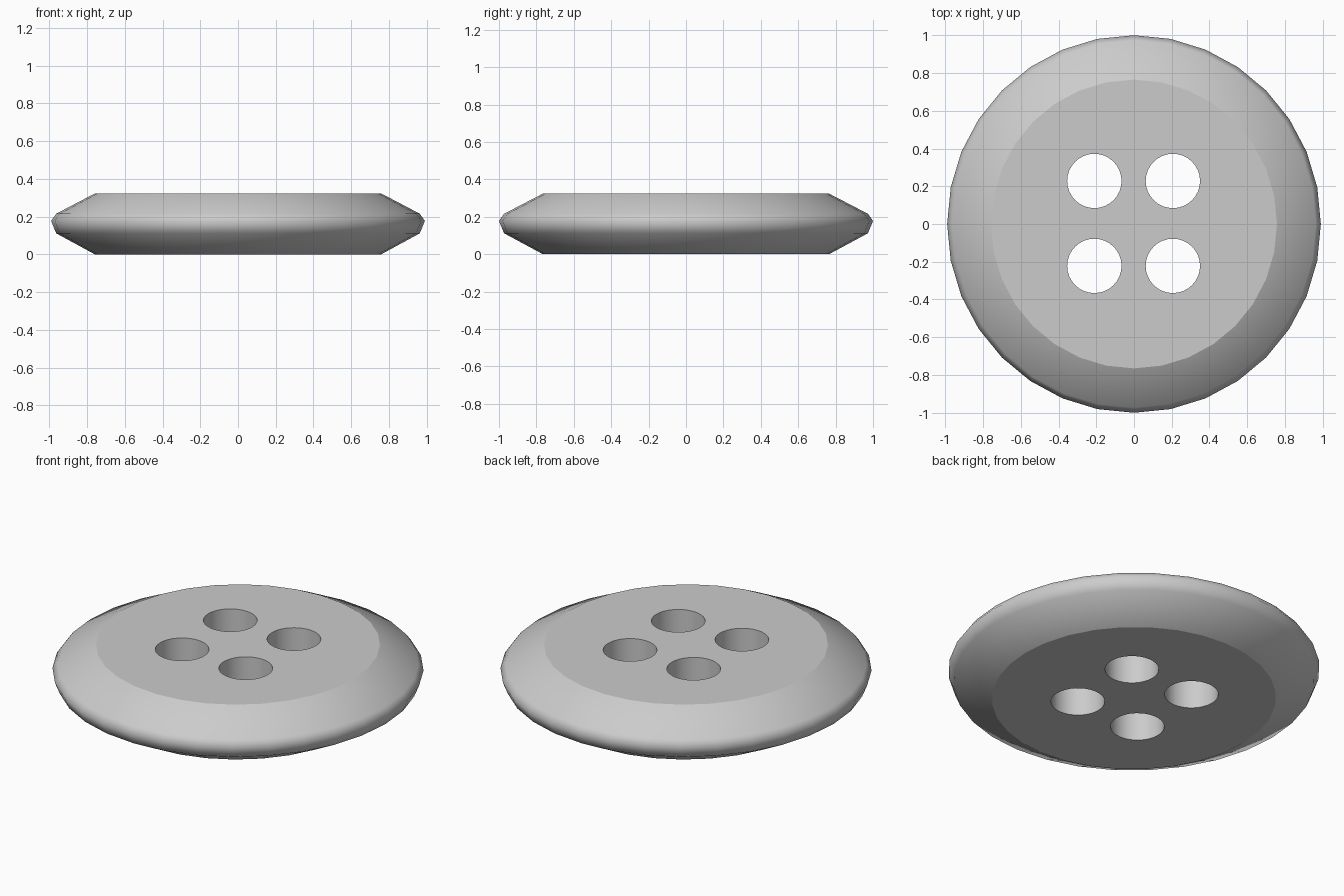
import bpy, bmesh
from math import sin, cos, tau

if "Cube" in bpy.data.objects:
    bpy.data.objects.remove(bpy.data.objects["Cube"])

SIDES = 32
RX, RY = 0.99, 1.0          # the button is very slightly oval
PROFILE = [(0.765, 0.0), (0.973, 0.112), (1.0, 0.178), (0.973, 0.216), (0.765, 0.324)]


def lathe(name, profile, sides, cx=0, cy=0, sx=1, sy=1):
    """Closed solid of revolution with flat end caps."""
    bm = bmesh.new()
    rings = [[bm.verts.new((cx + sx * r * cos(tau * i / sides),
                            cy + sy * r * sin(tau * i / sides), z))
              for i in range(sides)] for r, z in profile]
    for a, b in zip(rings, rings[1:]):
        for i in range(sides):
            j = (i + 1) % sides
            bm.faces.new((a[i], a[j], b[j], b[i]))
    bm.faces.new(rings[0][::-1])
    bm.faces.new(rings[-1])
    mesh = bpy.data.meshes.new(name)
    bm.to_mesh(mesh)
    bm.free()
    obj = bpy.data.objects.new(name, mesh)
    bpy.context.collection.objects.link(obj)
    return obj


# Bevelled disc
button = lathe("button", PROFILE, SIDES, sx=RX, sy=RY)
bpy.context.view_layer.objects.active = button

# Four thread holes
for x in (-0.208, 0.208):
    for y in (-0.225, 0.225):
        cutter = lathe("hole_cutter", [(0.144, -0.2), (0.144, 0.6)], 32, x - 0.002, y + 0.003)
        cutter.hide_render = True
        mod = button.modifiers.new("hole", 'BOOLEAN')
        mod.operation = 'DIFFERENCE'
        mod.solver = 'EXACT'
        mod.object = cutter
        bpy.ops.object.modifier_apply(modifier=mod.name)
        bpy.data.objects.remove(cutter)

# Smooth rim and hole walls, crisp edges around the flat faces
bm = bmesh.new()
bm.from_mesh(button.data)
bm.normal_update()
for f in bm.faces:
    f.smooth = True
for e in bm.edges:
    flat = [abs(f.normal.z) > 0.99 for f in e.link_faces]
    e.smooth = all(flat) or not any(flat)
bm.to_mesh(button.data)
bm.free()
